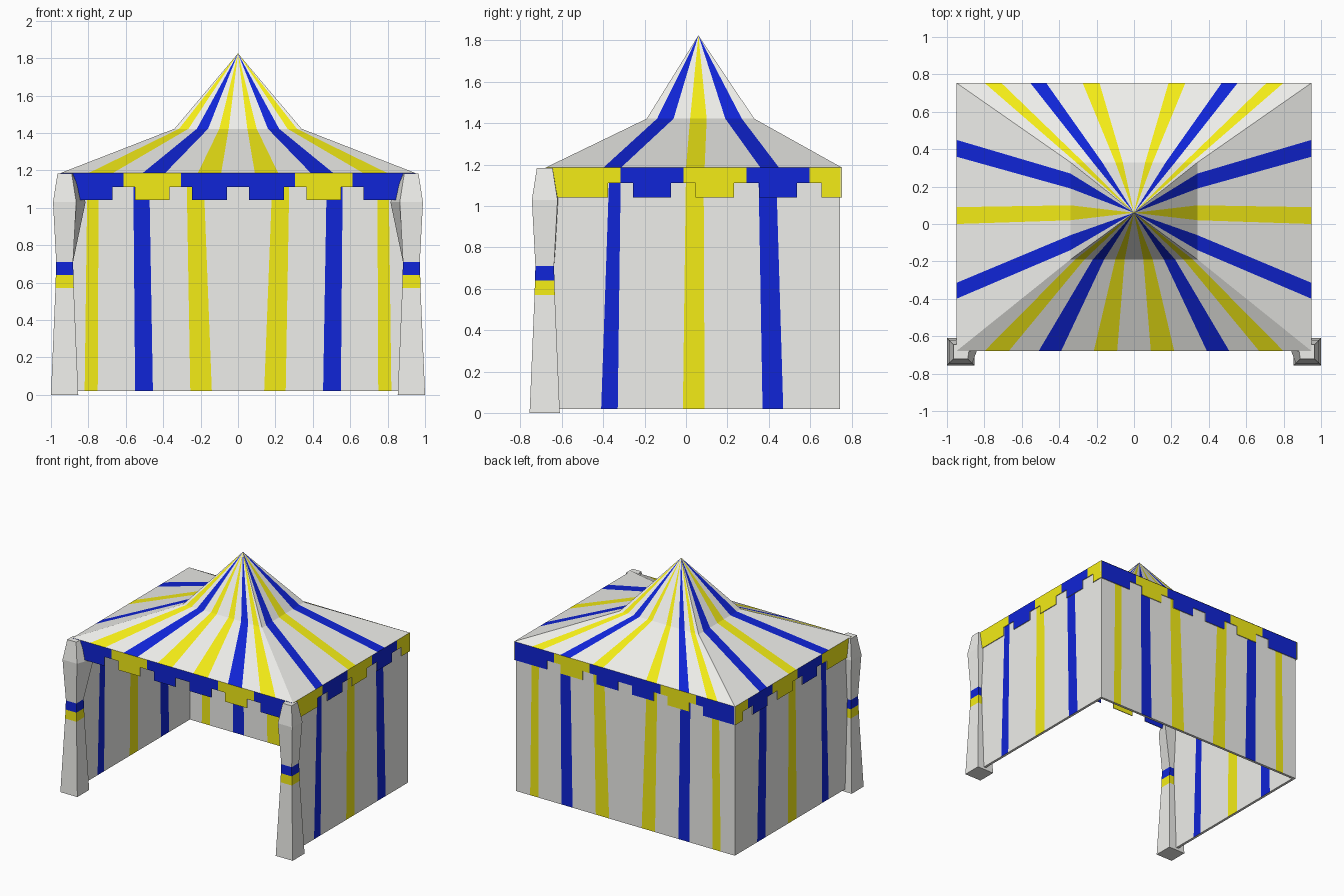
import bpy, bmesh
from mathutils import Vector

if "Cube" in bpy.data.objects:
    bpy.data.objects.remove(bpy.data.objects["Cube"])


def material(name, rgb):
    m = bpy.data.materials.new(name)
    m.diffuse_color = (*rgb, 1)
    m.use_nodes = True
    m.node_tree.nodes["Principled BSDF"].inputs["Base Color"].default_value = m.diffuse_color
    return m


MATS = [material("white_cloth", (0.86, 0.86, 0.83)),
        material("blue_cloth", (0.005, 0.018, 0.68)),
        material("yellow_cloth", (0.90, 0.84, 0.008))]
W, B, Y = 0, 1, 2
X, Y0, Y1 = 0.95, -0.68, 0.755          # eave rectangle
EAVE, BEND, PEAK = 1.185, 1.422, Vector((0, 0.06, 1.825))


def finish(name, bm, thick=0, toward=None):
    """Turn a bmesh into an object; a sheet may be thickened along a direction."""
    if toward:
        faces = bm.faces[:]
        new = bmesh.ops.duplicate(bm, geom=faces)
        rim = [e for e in bm.edges if e.is_boundary]
        shifted = [g for g in new["geom"] if isinstance(g, bmesh.types.BMVert)]
        originals = {v for f in faces for v in f.verts}
        pairs = {v: new["vert_map"][v] for v in originals}
        for e in rim:
            a, b = e.verts
            if a in originals and b in originals:
                f = bm.faces.new((a, b, pairs[b], pairs[a]))
                f.material_index = e.link_faces[0].material_index
        bmesh.ops.translate(bm, verts=shifted, vec=Vector(toward) * thick)
    bmesh.ops.recalc_face_normals(bm, faces=bm.faces[:])
    me = bpy.data.meshes.new(name)
    bm.to_mesh(me)
    bm.free()
    for m in MATS:
        me.materials.append(m)
    ob = bpy.data.objects.new(name, me)
    bpy.context.collection.objects.link(ob)
    return ob


def strips(bm, low, high, colours):
    """Quads between two rows of points, one colour per column."""
    lo, hi = ([bm.verts.new(p) for p in row] for row in (low, high))
    for i, c in enumerate(colours):
        bm.faces.new((lo[i], lo[i + 1], hi[i + 1], hi[i])).material_index = c


def mirrored(half):
    return [-v for v in reversed(half)] + half


LONG = [W, Y, W, B, W, Y, W, Y, W, B, W, Y, W]
SHORT = [W, B, W, Y, W, B, W]

# Roof: four striped sides, each a shallow skirt and a steep spire
bm = bmesh.new()


def roof_side(eave, mid, colours):
    strips(bm, eave, mid, colours)
    tip = bm.verts.new(PEAK)
    pts = [bm.verts.new(p) for p in mid]
    for i, c in enumerate(colours):
        bm.faces.new((pts[i], pts[i + 1], tip)).material_index = c


for y, ym, eave, mid in (
        (Y0, -0.19, [.09, .215, .39, .51, .67, .80, X], [.05, .10, .16, .22, .265, .315, .34]),
        (Y1, 0.33, [.185, .275, .47, .555, .71, .80, X], [.06, .10, .17, .22, .27, .31, .34])):
    roof_side([(x, y, EAVE) for x in mirrored(eave)],
              [(x, ym, BEND) for x in mirrored(mid)], LONG)
for s in (-1, 1):
    roof_side([(s * X, y, EAVE) for y in (Y0, -.40, -.315, 0, .09, .36, .45, Y1)],
              [(s * .34, y, BEND) for y in (-.19, -.14, -.06, .02, .10, .19, .27, .33)], SHORT)
bmesh.ops.remove_doubles(bm, verts=bm.verts[:], dist=0.0005)
finish("striped_roof", bm)

# Walls: back and two sides, striped on both faces
XW, YW, BASE = 0.942, 0.745, 0.02
bm = bmesh.new()
strips(bm, [(x, YW, BASE) for x in mirrored([.14, .255, .455, .55, .75, .82, XW])],
       [(x, YW, EAVE) for x in mirrored([.185, .275, .475, .56, .745, .805, XW])], LONG)
finish("back_wall", bm, 0.02, (0, -1, 0))
for s, side in ((-1, "left"), (1, "right")):
    bm = bmesh.new()
    strips(bm, [(s * XW, y, BASE) for y in (-.66, -.41, -.33, -.015, .09, .37, .47, YW)],
           [(s * XW, y, EAVE) for y in (-.66, -.37, -.315, 0, .085, .35, .435, YW)], SHORT)
    finish(side + "_wall", bm, 0.02, (-s, 0, 0))


# Valance: a band of alternating colours with a hanging tab on each piece
def valance(name, place, cuts, colours, inward):
    bm = bmesh.new()
    for i, c in enumerate(colours):
        a, b = cuts[i], cuts[i + 1]
        ta = a if i == 0 else a + 0.06
        tb = b if i == len(colours) - 1 else b - 0.06
        outline = [(a, EAVE), (a, 1.11), (ta, 1.11), (ta, 1.04),
                   (tb, 1.04), (tb, 1.11), (b, 1.11), (b, EAVE)]
        outline = list(dict.fromkeys(outline))
        bm.faces.new([bm.verts.new(place(u, z)) for u, z in outline]).material_index = c
    finish(name, bm, 0.006, inward)


across = [-X, -.612, -.306, 0, .306, .612, X]
pattern = [B, Y, B, B, Y, B]
valance("front_valance", lambda u, z: (u, Y0, z), across, pattern, (0, 1, 0))
valance("back_valance", lambda u, z: (u, Y1 - .003, z), across, pattern, (0, -1, 0))
for s, side in ((-1, "left"), (1, "right")):
    valance(side + "_valance", lambda u, z: (s * X, u, z),
            [Y0, -.317, -.013, .292, .596, Y1], [Y, B, Y, B, Y], (-s, 0, 0))

# Front posts: waisted cloth-wrapped columns, inner back corner flares out to the tent
RINGS = [(0, .073, 0), (.57, .049, 0), (.64, .047, 0), (.71, .045, 0),
         (1.03, .062, .05), (1.183, .038, .012)]
for s, side in ((-1, "left"), (1, "right")):
    bm = bmesh.new()
    rows = []
    for z, h, flare in RINGS:
        cx, cy = .927, -.683
        ring = [(cx - h, cy - h), (cx + h, cy - h), (cx + h, cy + h),
                (cx - h - flare, cy + h + flare * .2)]
        rows.append([bm.verts.new((s * x, y, z)) for x, y in ring])
    for k, c in enumerate([W, Y, B, W, W]):
        for i in range(4):
            j = (i + 1) % 4
            f = bm.faces.new((rows[k][i], rows[k][j], rows[k + 1][j], rows[k + 1][i]))
            f.material_index = c
    bm.faces.new(rows[0])
    bm.faces.new(rows[-1])
    finish(side + "_front_post", bm)
